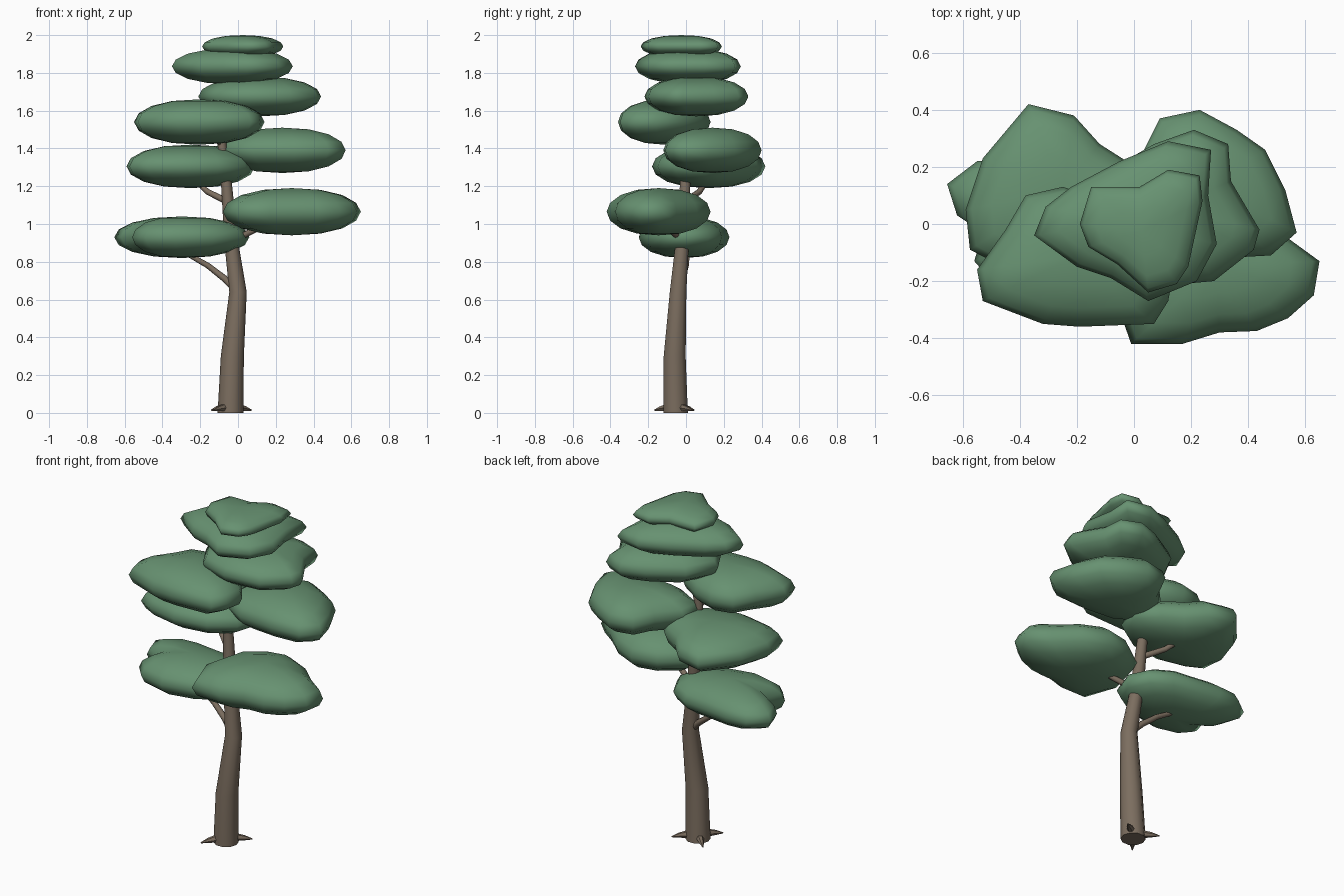
import bpy, bmesh, math
from mathutils import Vector

if "Cube" in bpy.data.objects:
    bpy.data.objects.remove(bpy.data.objects["Cube"])


def material(name, rgb):
    m = bpy.data.materials.new(name)
    m.diffuse_color = (*rgb, 1)
    m.use_nodes = True
    m.node_tree.nodes["Principled BSDF"].inputs["Base Color"].default_value = m.diffuse_color
    return m


GREEN = material("leaf green", (0.135, 0.285, 0.165))
BROWN = material("bark brown", (0.20, 0.155, 0.115))


def finish(bm, name, mat, by_angle=False):
    bmesh.ops.recalc_face_normals(bm, faces=bm.faces)
    mesh = bpy.data.meshes.new(name)
    bm.to_mesh(mesh)
    bm.free()
    mesh.materials.append(mat)
    ob = bpy.data.objects.new(name, mesh)
    bpy.context.collection.objects.link(ob)
    bpy.ops.object.select_all(action='DESELECT')
    ob.select_set(True)
    bpy.context.view_layer.objects.active = ob
    if by_angle:
        bpy.ops.object.shade_smooth_by_angle(angle=math.radians(50))
    else:
        bpy.ops.object.shade_smooth()
    return ob


def bridge(bm, a, b):
    n = len(a)
    for i in range(n):
        j = (i + 1) % n
        bm.faces.new((a[i], a[j], b[j], b[i]))


def tube(name, path, sides=8, flat=False):
    """Tapered limb through (x, y, z, radius) points; flat keeps rings level."""
    bm = bmesh.new()
    pts = [Vector(p[:3]) for p in path]
    rings = []
    for k, p in enumerate(pts):
        d = pts[min(k + 1, len(pts) - 1)] - pts[max(k - 1, 0)]
        q = (Vector((0, 0, 1)) if flat else d).to_track_quat('Z', 'Y')
        ring = []
        for i in range(sides):
            a = math.tau * i / sides
            ring.append(bm.verts.new(
                p + q @ Vector((math.cos(a), math.sin(a), 0)) * path[k][3]))
        rings.append(ring)
    for a, b in zip(rings, rings[1:]):
        bridge(bm, a, b)
    bm.faces.new(rings[0])
    bm.faces.new(rings[-1])
    return finish(bm, name, BROWN, True)


def leaf_pad(name, z0, z1, outline):
    """Flattened cushion whose widest ring follows the outline."""
    xs, ys = zip(*outline)
    c = Vector(((min(xs) + max(xs)) / 2, (min(ys) + max(ys)) / 2,
                (z0 + z1) / 2))
    h = (z1 - z0) / 2
    bm = bmesh.new()
    rings = []
    for deg in (-68, -45, -22, 0, 22, 45, 68):
        t = math.radians(deg)
        w = math.cos(t) ** 0.9
        rings.append([bm.verts.new((c.x + (x - c.x) * w, c.y + (y - c.y) * w,
                                    c.z + h * math.sin(t)))
                      for x, y in outline])
    for a, b in zip(rings, rings[1:]):
        bridge(bm, a, b)
    n = len(outline)
    for ring, z in ((rings[0], z0), (rings[-1], z1)):
        pole = bm.verts.new((c.x, c.y, z))
        for i in range(n):
            bm.faces.new((ring[i], ring[(i + 1) % n], pole))
    return finish(bm, name, GREEN)


# Trunk
tube("trunk", [(-.04, -.055, 0, .068), (-.03, -.06, .3, .061),
               (.0, -.042, .64, .046), (-.035, -.02, .9, .037),
               (-.06, -.005, 1.2, .029), (-.085, 0, 1.43, .024),
               (-.04, 0, 1.6, .020), (.0, .01, 1.82, .014)], 10, True)

# Branches
tube("low_left_branch", [(-.01, -.04, .65, .020), (-.07, -.02, .71, .018),
                         (-.16, .0, .78, .015), (-.30, .01, .86, .012)])
tube("low_right_branch", [(-.03, -.02, .91, .018), (.07, -.07, .96, .016),
                          (.22, -.13, 1.03, .012)])
tube("mid_left_branch", [(-.06, -.005, 1.12, .018), (-.16, .07, 1.17, .016),
                         (-.26, .13, 1.26, .012)])
tube("mid_right_branch", [(-.07, 0, 1.28, .016), (.05, .06, 1.34, .014),
                          (.20, .13, 1.39, .011)])
tube("high_left_branch", [(-.085, 0, 1.42, .015), (-.2, -.1, 1.52, .011)])

# Roots
for i, deg in enumerate((38, 136, 232)):
    a = math.radians(deg)
    path = [(-.04 + math.cos(a) * r, -.055 + math.sin(a) * r, z, w)
            for r, z, w in ((.05, .028, .022), (.10, .022, .014),
                            (.142, .014, .003))]
    tube(f"root_{i + 1}", path, 6)

# Foliage pads, top to bottom
leaf_pad("crown_pad", 1.88, 2.0, [
    (-.15, .13), (.02, .13), (.12, .19), (.23, .17), (.24, .08), (.19, -.15),
    (.15, -.21), (.05, -.24), (-.06, -.14), (-.16, -.08), (-.19, 0)])
leaf_pad("upper_pad", 1.74, 1.93, [
    (-.35, -.04), (-.31, .06), (-.22, .13), (-.05, .22), (.12, .29),
    (.27, .26), (.26, .1), (.29, -.07), (.22, -.2), (.05, -.27),
    (-.08, -.19), (-.2, -.15)])
leaf_pad("high_right_pad", 1.57, 1.78, [
    (.21, .33), (.33, .28), (.34, .15), (.44, -.02), (.42, -.09),
    (.28, -.2), (.06, -.22), (-.12, -.16), (-.21, 0), (-.12, .17), (.07, .28)])
leaf_pad("high_left_pad", 1.42, 1.66, [
    (-.55, -.16), (-.53, -.27), (-.32, -.35), (-.19, -.36), (.07, -.35),
    (.12, -.27), (.14, -.16), (.03, -.01), (-.12, .09), (-.25, .13),
    (-.38, .10), (-.45, -.02)])
leaf_pad("mid_right_pad", 1.27, 1.51, [
    (.03, .25), (.09, .37), (.23, .40), (.36, .33), (.46, .26), (.53, .12),
    (.57, -.03), (.48, -.11), (.3, -.12), (.08, -.10), (-.1, 0), (-.08, .13)])
leaf_pad("mid_left_pad", 1.19, 1.42, [
    (-.37, .42), (-.21, .38), (-.12, .28), (-.01, .21), (.09, .1),
    (.04, -.06), (-.1, -.15), (-.3, -.18), (-.48, -.14), (-.575, -.09),
    (-.59, .05), (-.53, .23)])
leaf_pad("low_right_pad", .94, 1.19, [
    (.54, -.05), (.65, -.13), (.63, -.25), (.54, -.33), (.43, -.375),
    (.3, -.38), (.17, -.42), (-.01, -.42), (-.08, -.22), (-.02, 0),
    (.12, .1), (.27, .13), (.42, .06)])
leaf_pad("low_left_pad", .82, 1.04, [
    (-.42, .23), (-.55, .22), (-.655, .14), (-.62, .03), (-.53, -.03),
    (-.56, -.13), (-.49, -.21), (-.33, -.25), (-.13, -.21), (.02, -.12),
    (.06, 0), (0, .12), (-.12, .19), (-.28, .21)])
